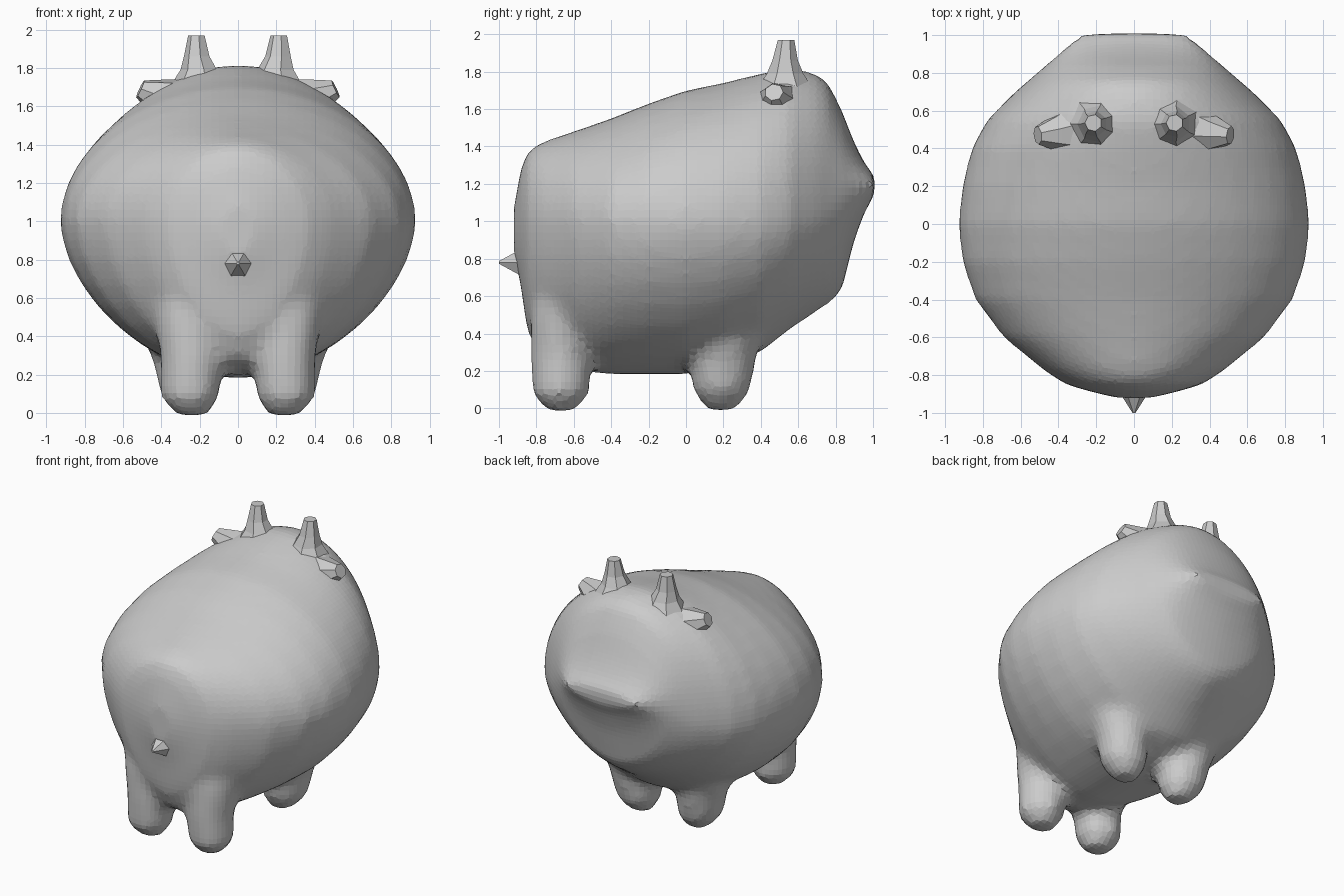
import bpy, bmesh
from math import sin, cos, pi
from mathutils import Vector

if "Cube" in bpy.data.objects:
    bpy.data.objects.remove(bpy.data.objects["Cube"])


def loft(bm, rings):
    """Skin a list of point rings and cap both ends."""
    loops = [[bm.verts.new(p) for p in r] for r in rings]
    n = len(loops[0])
    for a, b in zip(loops, loops[1:]):
        for i in range(n):
            j = (i + 1) % n
            bm.faces.new((a[i], a[j], b[j], b[i]))
    bm.faces.new(loops[0][::-1])
    bm.faces.new(loops[-1])


def tube(bm, axis, sides, sections, mirror=1):
    """Round tube through (x, y, z, radius) sections, rings square to axis."""
    q = Vector((axis[0] * mirror, axis[1], axis[2])).to_track_quat('Z', 'Y')
    rings = []
    for x, y, z, r in sections:
        c = Vector((x * mirror, y, z))
        rings.append([c + q @ Vector((r * cos(2 * pi * i / sides), r * sin(2 * pi * i / sides), 0))
                      for i in range(sides)])
    loft(bm, rings)


def finish(bm, name):
    bmesh.ops.recalc_face_normals(bm, faces=bm.faces)
    me = bpy.data.meshes.new(name)
    bm.to_mesh(me)
    bm.free()
    ob = bpy.data.objects.new(name, me)
    bpy.context.collection.objects.link(ob)
    return ob


def spow(v, e):
    return (abs(v) ** e) * (1 if v >= 0 else -1)


def body_ring(y, w, mid, top, bot, sides=40):
    """Egg-shaped cross-section, fuller above than below."""
    ring = []
    for i in range(sides):
        a = 2 * pi * i / sides
        c, s = cos(a), sin(a)
        e = 2 / 1.95 if s >= 0 else 2 / 1.75
        h = top - mid if s >= 0 else mid - bot
        ring.append(Vector((w * spow(c, e), y, mid + h * spow(s, e))))
    return ring


# Body stations from rump to snout: y, half width, widest z, top z, bottom z
stations = [
    (-0.92, 0.10, 0.97, 1.08, 0.82),
    (-0.885, 0.24, 0.98, 1.27, 0.66),
    (-0.85, 0.36, 0.98, 1.37, 0.42),
    (-0.78, 0.47, 0.99, 1.42, 0.27),
    (-0.60, 0.69, 1.00, 1.48, 0.20),
    (-0.40, 0.84, 1.00, 1.55, 0.18),
    (-0.20, 0.91, 1.00, 1.63, 0.18),
    (0.00, 0.93, 1.00, 1.70, 0.18),
    (0.20, 0.91, 1.00, 1.74, 0.22),
    (0.40, 0.86, 1.00, 1.79, 0.30),
    (0.55, 0.78, 1.01, 1.82, 0.42),
    (0.70, 0.63, 1.04, 1.79, 0.52),
    (0.76, 0.56, 1.06, 1.74, 0.56),
    (0.83, 0.48, 1.12, 1.60, 0.62),
    (0.90, 0.40, 1.17, 1.42, 0.90),
    (0.96, 0.34, 1.19, 1.30, 1.06),
    (1.01, 0.27, 1.20, 1.24, 1.14),
]
bm = bmesh.new()
loft(bm, [body_ring(*s) for s in stations])

# Four stubby legs, melted into the body
for m in (1, -1):
    tube(bm, (0, 0, 1), 14, [(0.24, -0.67, -0.015, 0.08), (0.25, -0.67, 0.08, 0.155),
                             (0.24, -0.67, 0.28, 0.165), (0.24, -0.63, 0.5, 0.205),
                             (0.25, -0.58, 0.75, 0.22)], m)
    tube(bm, (0, 0, 1), 14, [(0.23, 0.19, -0.01, 0.08), (0.25, 0.19, 0.09, 0.155),
                             (0.27, 0.20, 0.28, 0.18), (0.29, 0.18, 0.5, 0.25),
                             (0.30, 0.15, 0.7, 0.27)], m)
body = finish(bm, "body")
rm = body.modifiers.new("fuse", 'REMESH')
rm.mode = 'VOXEL'
rm.voxel_size = 0.04
sm = body.modifiers.new("soften", 'SMOOTH')
sm.factor = 0.5
sm.iterations = 6

# Horns and ears
for m, side in ((1, "right"), (-1, "left")):
    bm = bmesh.new()
    tube(bm, (0, 0, 1), 7, [(0.20, 0.53, 1.68, 0.17), (0.20, 0.53, 1.79, 0.10),
                            (0.212, 0.53, 1.86, 0.07), (0.215, 0.535, 1.97, 0.045)], m)
    finish(bm, "horn_" + side)
    bm = bmesh.new()
    tube(bm, (0.85, -0.1, 0.4), 7, [(0.30, 0.50, 1.60, 0.16), (0.42, 0.48, 1.655, 0.095),
                                    (0.51, 0.47, 1.69, 0.05)], m)
    finish(bm, "ear_" + side)

# Small pointed tail
bm = bmesh.new()
tube(bm, (0, -1, 0), 6, [(0, -0.82, 0.78, 0.12), (0, -0.91, 0.78, 0.065), (0, -1.0, 0.78, 0.008)])
finish(bm, "tail")
